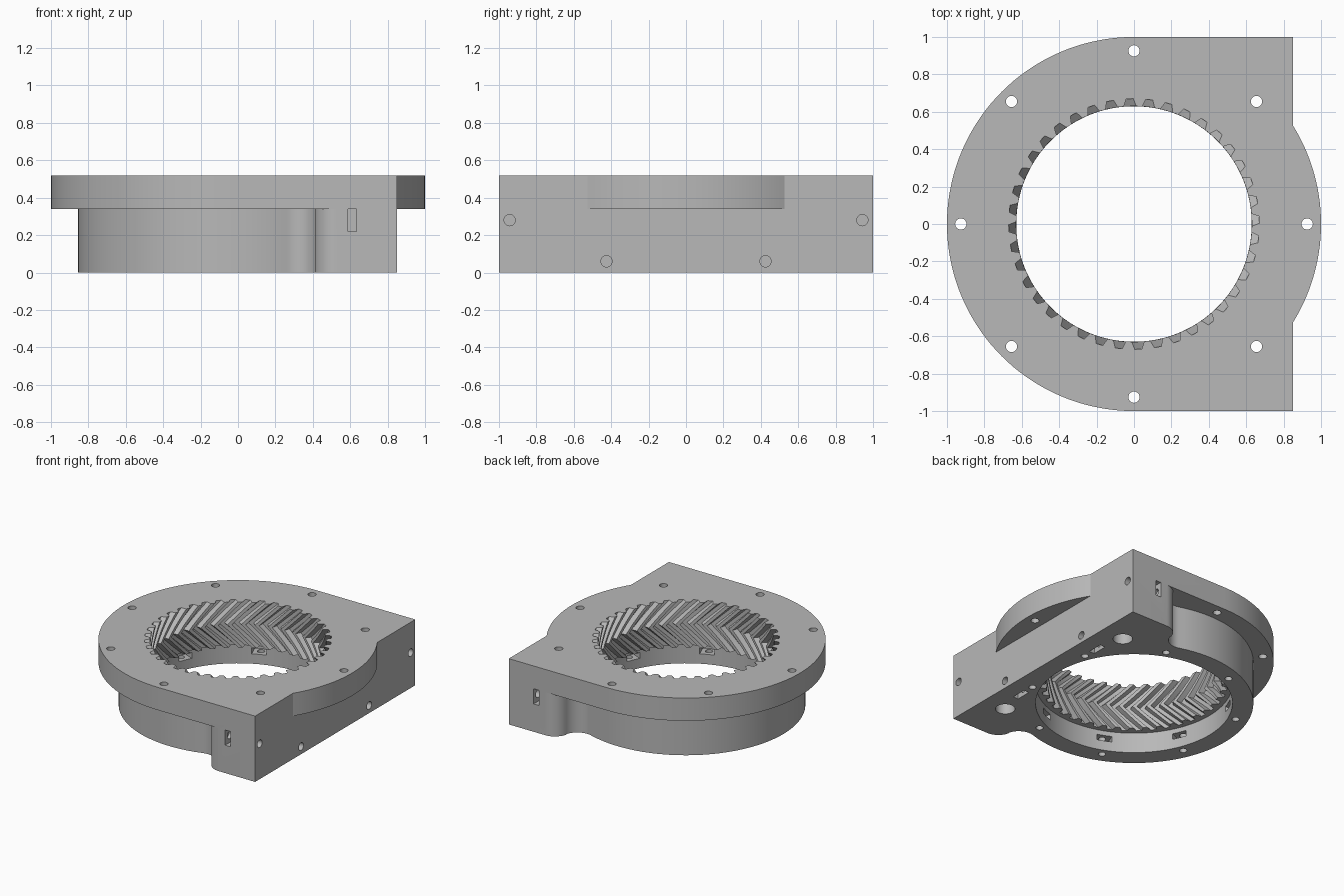
import bpy, bmesh, math
from mathutils import Matrix, Vector

old = bpy.data.objects.get("Cube")
if old:
    bpy.data.objects.remove(old, do_unlink=True)

grey = bpy.data.materials.new("plain grey")
grey.use_nodes = True
grey.diffuse_color = (0.48, 0.48, 0.48, 1)
grey.node_tree.nodes["Principled BSDF"].inputs["Base Color"].default_value = (0.48, 0.48, 0.48, 1)

TOP, SEAM, GEAR_BASE = 0.52, 0.34, 0.16
SIDE = 0.85
EIGHTH = math.pi / 4


def make_object(name, bm):
    bmesh.ops.recalc_face_normals(bm, faces=bm.faces)
    mesh = bpy.data.meshes.new(name)
    bm.to_mesh(mesh)
    bm.free()
    mesh.materials.append(grey)
    obj = bpy.data.objects.new(name, mesh)
    bpy.context.collection.objects.link(obj)
    return obj


def arc(cx, cy, r, start, end, n):
    angles = [math.radians(start + (end - start) * i / n) for i in range(n + 1)]
    return [(cx + r * math.cos(a), cy + r * math.sin(a)) for a in angles]


def loft(bm, rings):
    """Skin a stack of (outline, z) rings into a closed solid."""
    rows = [[bm.verts.new((x, y, z)) for x, y in pts] for pts, z in rings]
    n = len(rows[0])
    for low, high in zip(rows, rows[1:]):
        for i in range(n):
            j = (i + 1) % n
            bm.faces.new((low[i], low[j], high[j], high[i]))
    bm.faces.new(rows[0][::-1])
    bm.faces.new(rows[-1])


def prism(name, pts, z0, z1):
    bm = bmesh.new()
    loft(bm, [(pts, z0), (pts, z1)])
    return make_object(name, bm)


def add_cylinder(bm, start, end, r, n=24):
    a, b = Vector(start), Vector(end)
    turn = (b - a).to_track_quat('Z', 'Y').to_matrix().to_4x4()
    bmesh.ops.create_cone(bm, cap_ends=True, segments=n, radius1=r, radius2=r,
                          depth=(b - a).length,
                          matrix=Matrix.Translation((a + b) / 2) @ turn)


def add_box(bm, centre, size, angle=0.0):
    place = Matrix.Rotation(angle, 4, 'Z') @ Matrix.Translation(centre)
    bmesh.ops.create_cube(bm, size=1, matrix=place @ Matrix.Diagonal((*size, 1)))


def combine(target, other, operation):
    mod = target.modifiers.new("combine", 'BOOLEAN')
    mod.operation = operation
    mod.solver = 'EXACT'
    mod.object = other
    bpy.context.view_layer.objects.active = target
    bpy.ops.object.modifier_apply(modifier=mod.name)
    bpy.data.objects.remove(other, do_unlink=True)


def cut(target, bm):
    combine(target, make_object("cutter", bm), 'DIFFERENCE')


# Upper flange: round plate merged with a square-ended half
lip = math.degrees(math.acos(SIDE))
flange_outline = (arc(0, 0, 1, 90, 270, 72) + [(SIDE, -1)]
                  + arc(0, 0, 1, -lip, lip, 28) + [(SIDE, 1)])
housing = prism("ring_gear_housing", flange_outline, SEAM, TOP)

# Lower body: round drum flowing into two corner blocks
convex, concave = Vector((0.53, 0.88)), Vector((0.30, 0.928))
blend = math.degrees(math.atan2(*(concave - convex).yx))
meet = math.degrees(math.atan2(*concave.yx))
half = ([(SIDE, 1)] + arc(*convex, 0.12, 90, blend, 10)
        + arc(*concave, 0.12, blend - 180, meet - 180, 14)
        + arc(0, 0, 0.855, meet, 180, 48)[1:])
body_outline = half + [(x, -y) for x, y in reversed(half[:-1])]
combine(housing, prism("lower_body", body_outline, 0, SEAM), 'UNION')

# Flange bolt holes
bm = bmesh.new()
for k in range(8):
    x, y = 0.926 * math.cos(k * EIGHTH), 0.926 * math.sin(k * EIGHTH)
    add_cylinder(bm, (x, y, -0.1), (x, y, 0.6), 0.03)
cut(housing, bm)

# Counterbores under the corner blocks
bm = bmesh.new()
for s in (-1, 1):
    add_cylinder(bm, (0.655, s * 0.655, -0.1), (0.655, s * 0.655, SEAM), 0.07, 32)
cut(housing, bm)

# Smooth recess below the teeth
bm = bmesh.new()
add_cylinder(bm, (0, 0, -0.1), (0, 0, GEAR_BASE), 0.705, 120)
cut(housing, bm)

# Bottom screw holes, then nut slots opening into the recess
bm = bmesh.new()
for k in range(8):
    a = (k + 0.5) * EIGHTH
    x, y = 0.763 * math.cos(a), 0.763 * math.sin(a)
    add_cylinder(bm, (x, y, -0.1), (x, y, 0.2), 0.027)
cut(housing, bm)
bm = bmesh.new()
for k in range(8):
    add_box(bm, (0.745, 0, 0.1), (0.15, 0.11, 0.045), (k + 0.5) * EIGHTH)
cut(housing, bm)

# Side screw holes
bm = bmesh.new()
for s in (-1, 1):
    add_cylinder(bm, (0.9, s * 0.943, 0.28), (0.56, s * 0.943, 0.28), 0.03)
    add_cylinder(bm, (0.9, s * 0.425, 0.06), (0.64, s * 0.425, 0.06), 0.03)
cut(housing, bm)

# Nut slots for the side screws
bm = bmesh.new()
for s in (-1, 1):
    add_box(bm, (0.61, s * 0.98, 0.28), (0.045, 0.19, 0.12))
    add_box(bm, (0.70, s * 0.425, 0.03), (0.045, 0.12, 0.18))
cut(housing, bm)

# Herringbone teeth: a twisted toothed core cut out of the middle
TEETH, TIP, ROOT, TWIST = 40, 0.63, 0.67, 0.28
pitch = math.tau / TEETH


def gear_ring(z):
    turn = -TWIST * abs(z - SEAM) / (TOP - SEAM) + math.pi / 2
    steps = ((-0.34, TIP), (-0.18, ROOT), (0.18, ROOT), (0.34, TIP))
    pts = []
    for k in range(TEETH):
        for offset, r in steps:
            a = turn + (k + offset) * pitch
            pts.append((r * math.cos(a), r * math.sin(a)))
    return pts, z


bm = bmesh.new()
layer = (TOP - SEAM) / 6
loft(bm, [gear_ring(SEAM + layer * i) for i in range(-7, 8)])
cut(housing, bm)

# Smooth curved walls, keep edges crisp
bpy.ops.object.select_all(action='DESELECT')
housing.select_set(True)
bpy.context.view_layer.objects.active = housing
bpy.ops.object.shade_smooth_by_angle(angle=math.radians(25))
